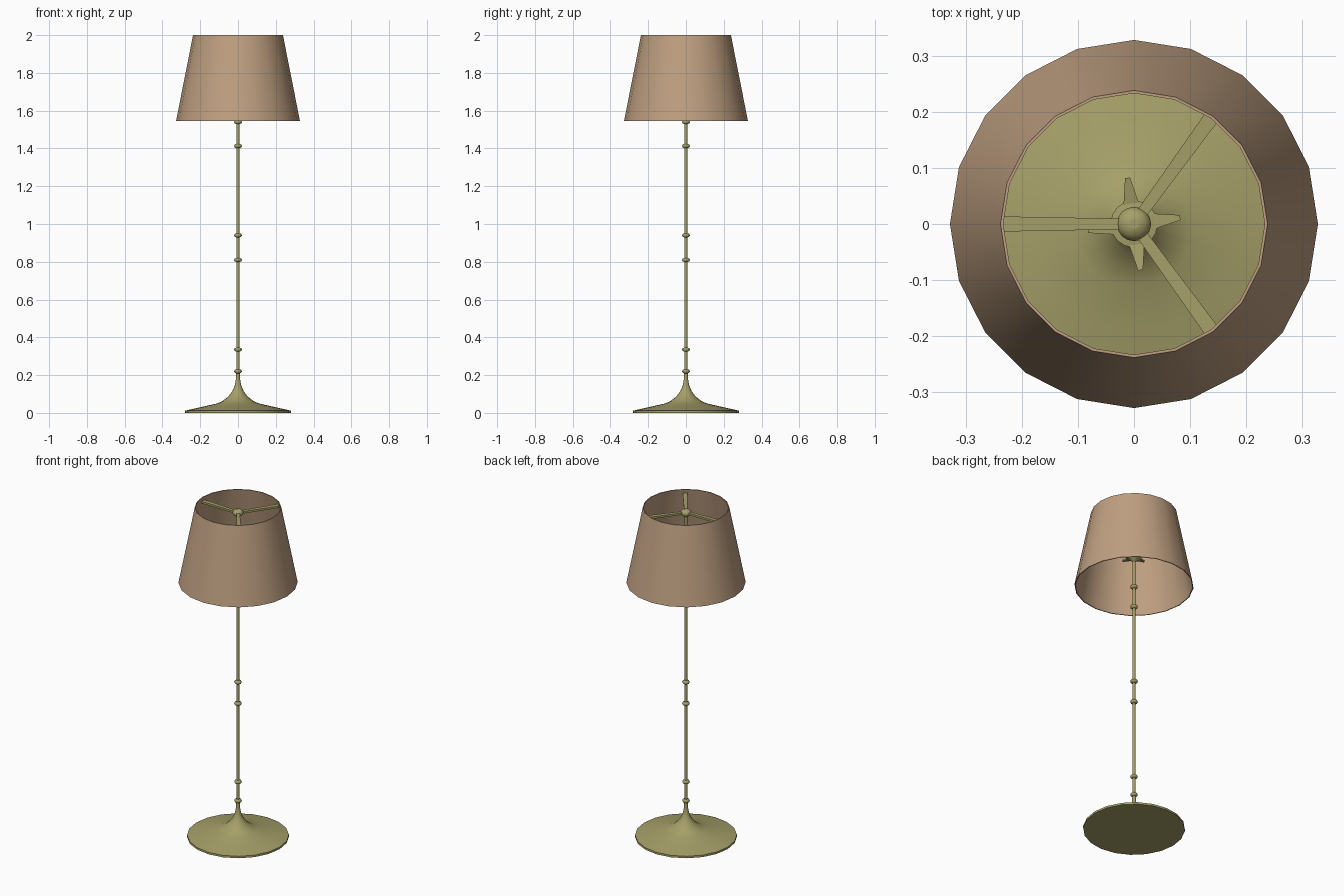
import bpy, bmesh, math
from mathutils import Matrix, Vector

if "Cube" in bpy.data.objects:
    bpy.data.objects.remove(bpy.data.objects["Cube"])


def material(name, color):
    m = bpy.data.materials.new(name)
    m.diffuse_color = (*color, 1)
    m.use_nodes = True
    m.node_tree.nodes["Principled BSDF"].inputs["Base Color"].default_value = m.diffuse_color
    return m


BRASS = material("aged_brass", (0.38, 0.35, 0.14))
FABRIC = material("shade_fabric", (0.52, 0.35, 0.22))


def finish(name, bm, mat, angle=40):
    bmesh.ops.recalc_face_normals(bm, faces=bm.faces)
    me = bpy.data.meshes.new(name)
    bm.to_mesh(me)
    bm.free()
    ob = bpy.data.objects.new(name, me)
    bpy.context.collection.objects.link(ob)
    me.materials.append(mat)
    bpy.ops.object.select_all(action='DESELECT')
    ob.select_set(True)
    bpy.context.view_layer.objects.active = ob
    bpy.ops.object.shade_smooth_by_angle(angle=math.radians(angle))
    return ob


def lathe(name, profile, sides, mat, closed=False, angle=40):
    """Revolve (radius, z) points; open profiles get capped ends."""
    bm = bmesh.new()
    rings = [[bm.verts.new((r * math.cos(2 * math.pi * i / sides),
                            r * math.sin(2 * math.pi * i / sides), z))
              for i in range(sides)] for r, z in profile]
    pairs = list(zip(rings, rings[1:]))
    if closed:
        pairs.append((rings[-1], rings[0]))
    else:
        bm.faces.new(rings[0])
        bm.faces.new(rings[-1])
    for a, b in pairs:
        for i in range(sides):
            j = (i + 1) % sides
            bm.faces.new((a[i], a[j], b[j], b[i]))
    return finish(name, bm, mat, angle)


def bar(name, start, end, width, height, angle):
    """Tapered bar in the radial plane, swung round the z axis by angle."""
    bm = bmesh.new()
    ends = []
    for (r, z), w in zip((start, end), width):
        ends.append([bm.verts.new((r, sy * w / 2, z + sz * height / 2))
                     for sy, sz in ((-1, -1), (1, -1), (1, 1), (-1, 1))])
    a, b = ends
    bm.faces.new(a)
    bm.faces.new(b)
    for i in range(4):
        j = (i + 1) % 4
        bm.faces.new((a[i], a[j], b[j], b[i]))
    bm.transform(Matrix.Rotation(math.radians(angle), 4, 'Z'))
    return finish(name, bm, BRASS)


# Trumpet-shaped foot
lathe("base", [(0.28, 0), (0.28, 0.012), (0.19, 0.032), (0.11, 0.05), (0.08, 0.064),
               (0.05, 0.088), (0.03, 0.115), (0.017, 0.145), (0.011, 0.18), (0.009, 0.215)],
      20, BRASS)

# Stem with paired collars
lathe("pole", [(0.0085, 0.2), (0.0085, 1.99)], 12, BRASS)
for n, z in enumerate((0.22, 0.335, 0.81, 0.94, 1.413, 1.54)):
    lathe(f"collar_{n + 1}", [(0.009, z - 0.011), (0.018, z - 0.007), (0.021, z),
                              (0.018, z + 0.007), (0.009, z + 0.011)], 12, BRASS, angle=60)

# Lamp holder cup and its four claws inside the shade
lathe("holder_cup", [(0.009, 1.70), (0.025, 1.715), (0.042, 1.725),
                     (0.042, 1.733), (0.01, 1.738)], 16, BRASS)
for n in range(4):
    bar(f"holder_claw_{n + 1}", (0.03, 1.728), (0.083, 1.738), (0.03, 0.009), 0.009, 8 + 90 * n)

# Finial and three-armed carrier under the upper rim
lathe("finial", [(0.03 * math.sin(math.pi * i / 8) + 0.0005,
                  1.968 - 0.022 * math.cos(math.pi * i / 8)) for i in range(9)],
      16, BRASS, angle=60)
for n, a in enumerate((54, 180, 306)):
    bar(f"carrier_arm_{n + 1}", (0.015, 1.968), (0.234, 1.972), (0.019, 0.027), 0.012, a)

# Thin tapered shade, open at both ends
lathe("shade", [(0.328, 1.545), (0.238, 2.0), (0.233, 2.0), (0.323, 1.545)],
      20, FABRIC, closed=True)
